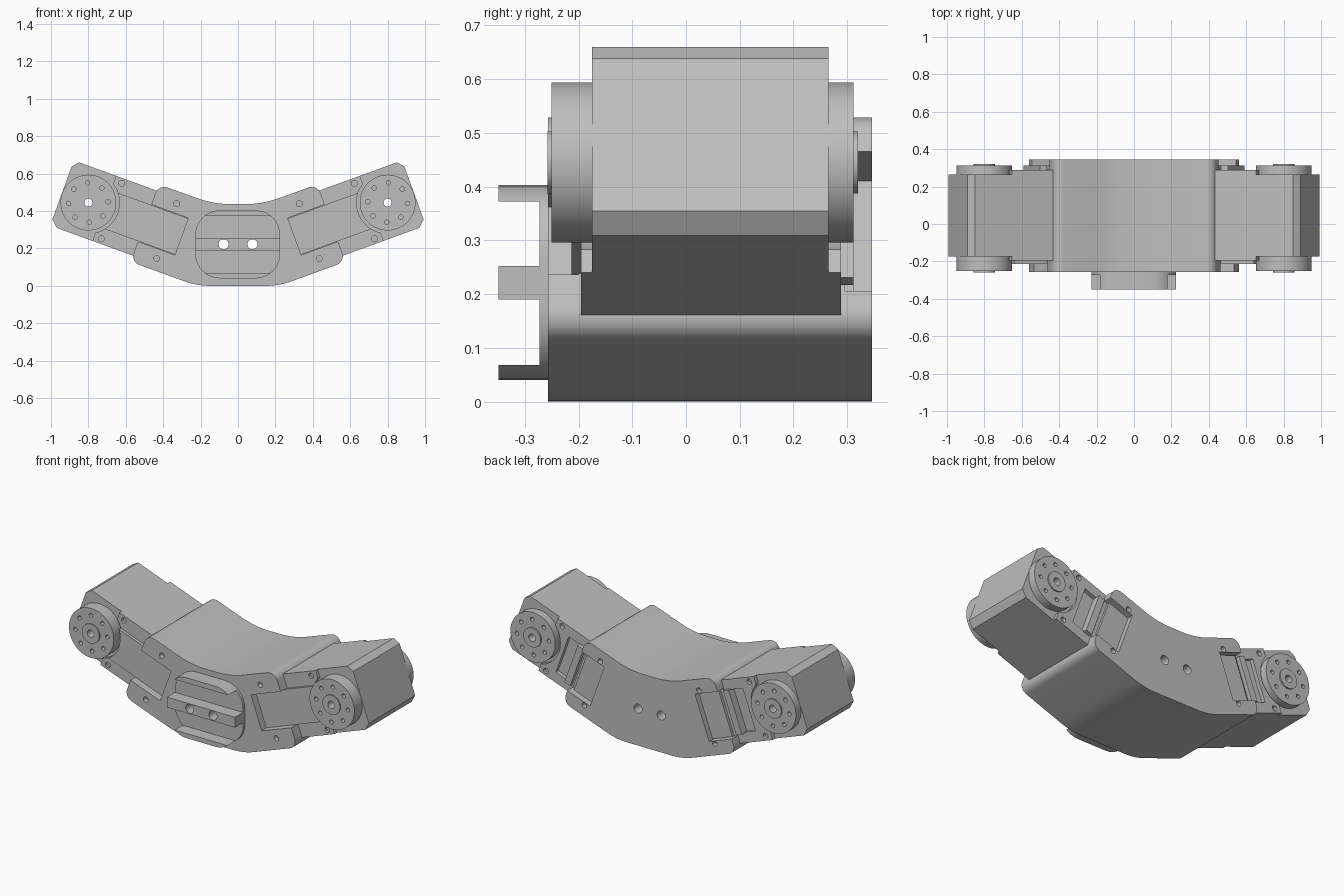
import bpy, bmesh, math
from mathutils import Vector

cube = bpy.data.objects.get("Cube")
if cube:
    bpy.data.objects.remove(cube, do_unlink=True)

grey = bpy.data.materials.new("light_grey")
grey.use_nodes = True
grey.diffuse_color = (0.52, 0.52, 0.52, 1)
grey.node_tree.nodes["Principled BSDF"].inputs["Base Color"].default_value = (0.52, 0.52, 0.52, 1)

TILT = math.radians(20)
HUB = Vector((0.8, 0.445))


def arm(side, u, v):
    """Point in the tilted frame of one motor, measured from its horn centre."""
    x = HUB.x + u * math.cos(TILT) - v * math.sin(TILT)
    z = HUB.y + u * math.sin(TILT) + v * math.cos(TILT)
    return Vector((side * x, z))


def arm_box(side, u0, u1, v0, v1):
    return [arm(side, u, v) for u, v in ((u0, v0), (u1, v0), (u1, v1), (u0, v1))]


def box(x0, x1, z0, z1):
    return [Vector(p) for p in ((x0, z0), (x1, z0), (x1, z1), (x0, z1))]


def circle(c, r, n=48):
    return [Vector((c.x + r * math.cos(2 * math.pi * i / n),
                    c.y + r * math.sin(2 * math.pi * i / n))) for i in range(n)]


def rounded(pts, cuts, steps=8):
    """Replace each corner by a circular arc that starts a given distance from it."""
    out = []
    for i, p in enumerate(pts):
        t = cuts[i]
        d0 = (pts[i - 1] - p).normalized()
        d1 = (pts[(i + 1) % len(pts)] - p).normalized()
        w = math.cos((math.pi - d0.angle(d1)) / 2)
        a, b = p + d0 * t, p + d1 * t
        for k in range(steps + 1):
            s = k / steps
            k0, k1, k2 = (1 - s) ** 2, 2 * s * (1 - s) * w, s * s
            out.append((a * k0 + p * k1 + b * k2) / (k0 + k1 + k2))
    return out


def prism(name, pts, y0, y1):
    bm = bmesh.new()
    face = bm.faces.new([bm.verts.new((p.x, y0, p.y)) for p in pts])
    ext = bmesh.ops.extrude_face_region(bm, geom=[face])
    verts = [g for g in ext["geom"] if isinstance(g, bmesh.types.BMVert)]
    bmesh.ops.translate(bm, verts=verts, vec=(0, y1 - y0, 0))
    bmesh.ops.recalc_face_normals(bm, faces=bm.faces)
    mesh = bpy.data.meshes.new(name)
    bm.to_mesh(mesh)
    bm.free()
    mesh.materials.append(grey)
    obj = bpy.data.objects.new(name, mesh)
    bpy.context.scene.collection.objects.link(obj)
    return obj


def cut(obj, shapes):
    """Subtract a list of (outline, y0, y1) prisms."""
    cutters = []
    for pts, y0, y1 in shapes:
        c = prism("cutter", pts, y0, y1)
        c.hide_render = True
        m = obj.modifiers.new("cut", 'BOOLEAN')
        m.operation, m.solver, m.object = 'DIFFERENCE', 'EXACT', c
        cutters.append(c)
    dg = bpy.context.evaluated_depsgraph_get()
    mesh = bpy.data.meshes.new_from_object(obj.evaluated_get(dg))
    obj.modifiers.clear()
    obj.data = mesh
    for c in cutters:
        bpy.data.objects.remove(c, do_unlink=True)


parts = []
FRONT, BACK = -0.257, 0.346
bolt_holes = [(circle(Vector((x, 0.222)), 0.027, 24), -0.5, 0.5) for x in (-0.077, 0.077)]

# Bent bracket: outline listed bottom, left-hand end, top, other end
half = 0.22
END = -0.32
outline = [Vector((-0.22, 0)), Vector((0.22, 0)), arm(1, END, -half), arm(1, END, half),
           Vector((0.13, 0.437)), Vector((-0.13, 0.437)), arm(-1, END, half), arm(-1, END, -half)]
bracket = prism("bracket", rounded(outline, [0.07, 0.07, 0.05, 0.05, 0.09, 0.09, 0.05, 0.05]),
                FRONT, BACK)
shapes = list(bolt_holes)
for side in (1, -1):
    shapes.append((arm_box(side, -0.53, -0.2, -0.105, 0.105), -0.4, -0.2))
    shapes.append((arm_box(side, -0.48, -0.2, -0.138, 0.138), 0.295, 0.5))
    for v in (-0.156, 0.156):
        hole = circle(arm(side, -0.446, v), 0.016, 20)
        shapes += [(hole, -0.4, FRONT + 0.03), (hole, BACK - 0.03, 0.5)]
cut(bracket, shapes)
parts.append(bracket)

# Front mounting clamp with three ribs
clamp = prism("mounting_clamp", rounded(box(-0.228, 0.225, 0.04, 0.403), [0.13] * 4),
              -0.349, -0.25)
cut(clamp, bolt_holes + [(box(-0.4, 0.4, 0.068, 0.19), -0.5, -0.273),
                         (box(-0.4, 0.4, 0.252, 0.372), -0.5, -0.273)])
parts.append(clamp)

for side, label in ((1, "left"), (-1, "right")):
    centre = arm(side, 0, 0)
    axle = (circle(centre, 0.022, 24), -0.5, 0.5)

    # Motor head with chamfered outer corners
    w, c = 0.185, 0.034
    profile = [(-0.4, -w), (0.112, -w), (0.15, c - w), (0.15, w - c), (0.12, w), (-0.4, w)]
    head = prism(label + "_motor_head", [arm(side, u, v) for u, v in profile], -0.175, 0.265)
    cut(head, [axle])
    parts.append(head)

    # Wider motor case, hollowed around the horn, with screw holes and a rear slot
    case = prism(label + "_motor_case", arm_box(side, -0.42, -0.09, -w, w), -0.195, 0.288)
    shapes = [(circle(centre, 0.166), -0.5, -0.17), (circle(centre, 0.166), 0.26, 0.5),
              (arm_box(side, -0.27, -0.19, -0.125, 0.125), 0.262, 0.5)]
    for v in (-0.158, 0.158):
        hole = circle(arm(side, -0.132, v), 0.016, 20)
        shapes += [(hole, -0.5, -0.178), (hole, 0.268, 0.5)]
    cut(case, shapes)
    parts.append(case)

    # Front cover strip, rear cover and rear ridge
    strip = prism(label + "_front_cover", arm_box(side, -0.535, -0.1, -0.103, 0.103), -0.213, -0.17)
    cut(strip, [(circle(centre, 0.166), -0.5, 0)])
    parts.append(strip)
    parts.append(prism(label + "_rear_cover",
                       arm_box(side, -0.485, -0.34, -0.135, 0.135), 0.28, 0.312))
    parts.append(prism(label + "_rear_ridge",
                       arm_box(side, -0.31, -0.27, -0.13, 0.13), 0.26, 0.312))

    # Round horns with a raised hub and a ring of screw holes
    for where, y0, y1, step in (("front", -0.25, -0.17, -0.008), ("rear", 0.26, 0.312, 0.008)):
        outer = y0 if where == "front" else y1
        horn = prism(f"{label}_{where}_horn", circle(centre, 0.149, 64), y0, y1)
        shapes = [axle]
        for i in range(8):
            a = TILT * side + math.pi * (i + 0.5) / 4
            spot = centre + Vector((math.cos(a), math.sin(a))) * 0.106
            shapes.append((circle(spot, 0.012, 16), outer - 0.025, outer + 0.025))
        cut(horn, shapes)
        hub = prism(f"{label}_{where}_hub", circle(centre, 0.058), outer - step, outer + step)
        cut(hub, [axle])
        parts += [horn, hub]

# Smooth curved walls, keep hard edges
bpy.ops.object.select_all(action='DESELECT')
for obj in parts:
    obj.select_set(True)
bpy.context.view_layer.objects.active = parts[0]
bpy.ops.object.shade_smooth_by_angle(angle=math.radians(30))
